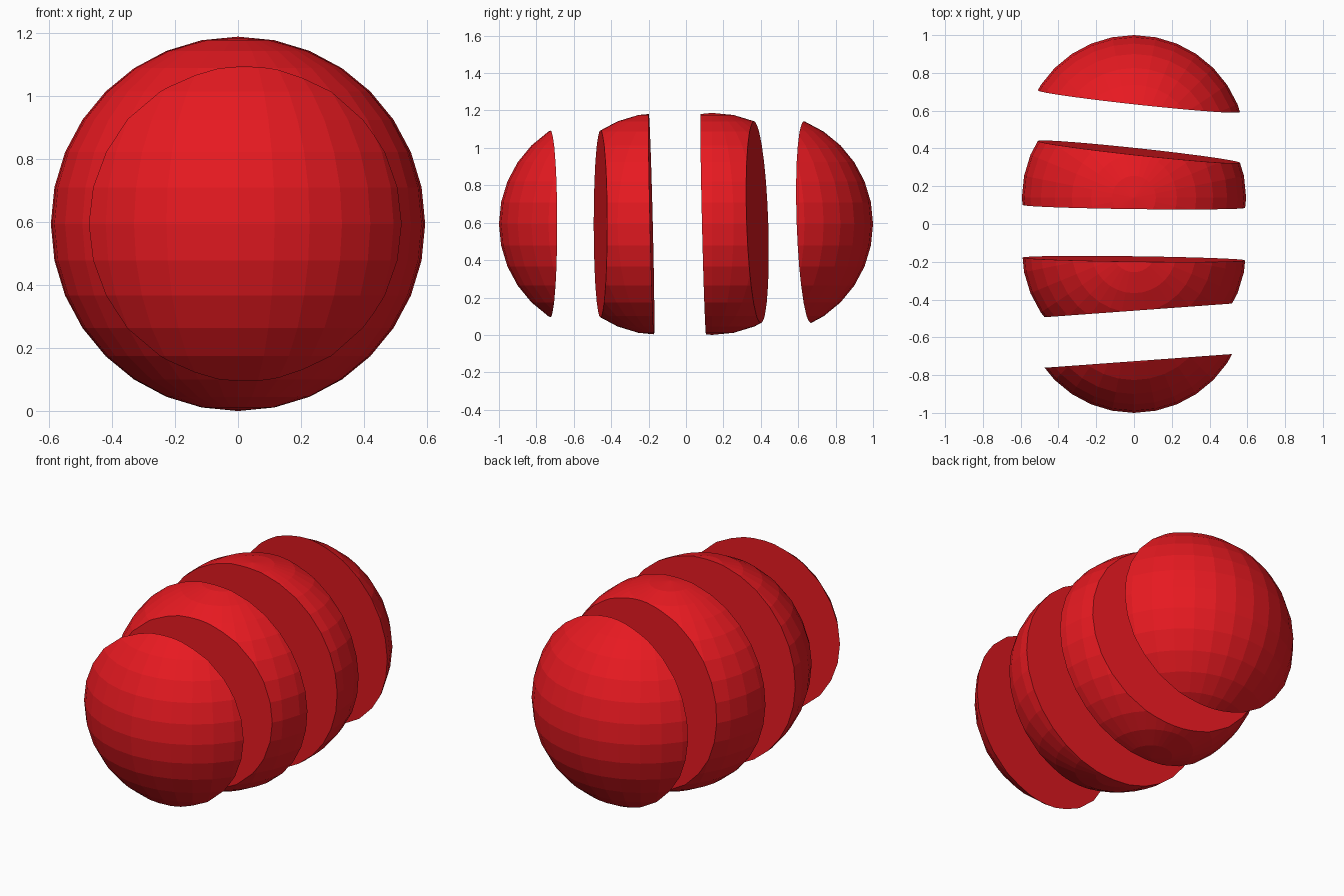
import bpy, bmesh
from mathutils import Vector

if "Cube" in bpy.data.objects:
    bpy.data.objects.remove(bpy.data.objects["Cube"])

R = 0.5935
red = bpy.data.materials.new("red")
red.diffuse_color = (0.8, 0.01, 0.015, 1)
red.use_nodes = True
red.node_tree.nodes["Principled BSDF"].inputs["Base Color"].default_value = red.diffuse_color

# Cut planes through the sphere: y = a + b*x + c*z
cuts = [(-0.32, 0.073, 0.0), (-0.046, -0.0128, -0.024), (0.246, -0.108, -0.0345)]


def trim(bm, cut, side):
    """Cut away the part on the given side of the plane and cap the hole."""
    a, b, c = cut
    normal = Vector((-b, 1, -c)) * side
    res = bmesh.ops.bisect_plane(
        bm, geom=bm.verts[:] + bm.edges[:] + bm.faces[:], dist=1e-5,
        plane_co=(0, a, 0), plane_no=normal, clear_outer=True)
    edges = [e for e in res["geom_cut"] if isinstance(e, bmesh.types.BMEdge)]
    bmesh.ops.edgeloop_fill(bm, edges=edges)


def slice_part(name, offset, back=None, front=None):
    bm = bmesh.new()
    bmesh.ops.create_uvsphere(bm, u_segments=32, v_segments=16, radius=R)
    if back:
        trim(bm, back, 1)
    if front:
        trim(bm, front, -1)
    bmesh.ops.recalc_face_normals(bm, faces=bm.faces)
    me = bpy.data.meshes.new(name)
    bm.to_mesh(me)
    bm.free()
    me.materials.append(red)
    ob = bpy.data.objects.new(name, me)
    ob.location = (0, offset, R)
    bpy.context.collection.objects.link(ob)


# Four slices of one ball, pulled apart along y
slice_part("front_end_slice", -0.4065, back=cuts[0])
slice_part("front_middle_slice", -0.139, back=cuts[1], front=cuts[0])
slice_part("back_middle_slice", 0.139, back=cuts[2], front=cuts[1])
slice_part("back_end_slice", 0.4065, front=cuts[2])
